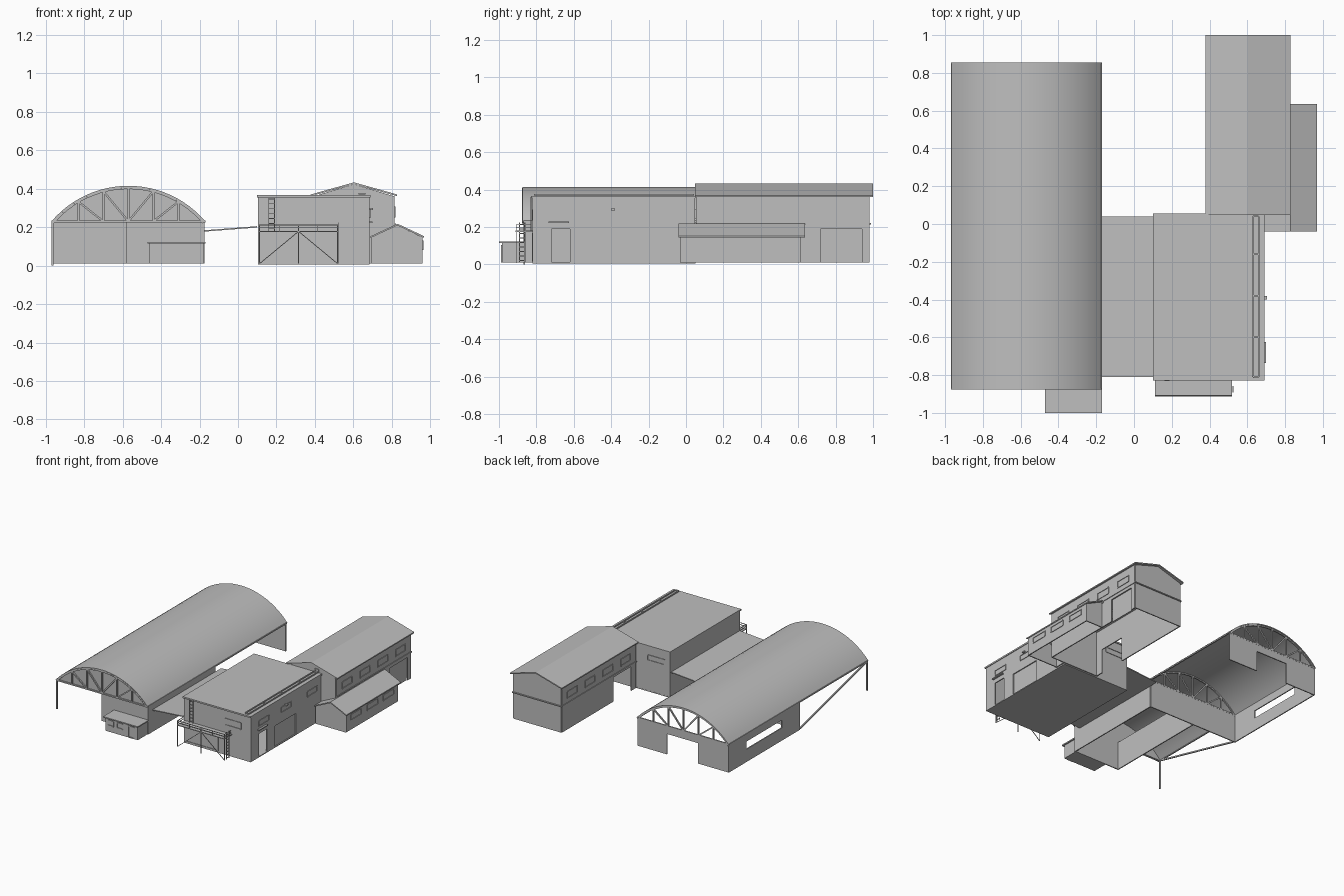
import bpy, bmesh, math
from mathutils import Vector

cube = bpy.data.objects.get("Cube")
if cube:
    bpy.data.objects.remove(cube, do_unlink=True)

grey = bpy.data.materials.new("plain_grey")
grey.use_nodes = True
tone = (0.52, 0.52, 0.52, 1)
grey.diffuse_color = tone
grey.node_tree.nodes["Principled BSDF"].inputs["Base Color"].default_value = tone


def finish(name, bm):
    bmesh.ops.recalc_face_normals(bm, faces=bm.faces)
    mesh = bpy.data.meshes.new(name)
    bm.to_mesh(mesh)
    bm.free()
    mesh.materials.append(grey)
    ob = bpy.data.objects.new(name, mesh)
    bpy.context.collection.objects.link(ob)
    return ob


def add_box(bm, x, y, z):
    verts = bmesh.ops.create_cube(bm, size=1)["verts"]
    for v in verts:
        v.co = [(a + b) / 2 + c * (b - a) for (a, b), c in zip((x, y, z), v.co)]


def box(name, x, y, z):
    bm = bmesh.new()
    add_box(bm, x, y, z)
    return finish(name, bm)


def bars(name, segments, r=0.003):
    """Thin square bars between pairs of points."""
    bm = bmesh.new()
    for a, b in segments:
        a, b = Vector(a), Vector(b)
        d = b - a
        verts = bmesh.ops.create_cube(bm, size=1)["verts"]
        turn = d.to_track_quat("Z", "Y")
        for v in verts:
            v.co = (a + b) / 2 + turn @ Vector((v.co.x * 2 * r, v.co.y * 2 * r, v.co.z * d.length))
    return finish(name, bm)


def prism(name, outline, y0, y1):
    """Extrude an xz outline along y."""
    bm = bmesh.new()
    face = bm.faces.new([bm.verts.new((x, y0, z)) for x, z in outline])
    new = bmesh.ops.extrude_face_region(bm, geom=[face])["geom"]
    for v in new:
        if isinstance(v, bmesh.types.BMVert):
            v.co.y = y1
    return finish(name, bm)


def place(axis, c, u, z):
    return (c, u, z) if axis == "x" else (u, c, z)


def wall(name, axis, c, u, z, holes=()):
    """Upright wall at x=c or y=c with rectangular openings."""
    us = sorted({*u, *(e for h in holes for e in h[0])})
    zs = sorted({*z, *(e for h in holes for e in h[1])})
    bm = bmesh.new()
    for a, b in zip(us, us[1:]):
        for lo, hi in zip(zs, zs[1:]):
            mu, mz = (a + b) / 2, (lo + hi) / 2
            if not any(h[0][0] < mu < h[0][1] and h[1][0] < mz < h[1][1] for h in holes):
                bm.faces.new([bm.verts.new(place(axis, c, *p)) for p in ((a, lo), (b, lo), (b, hi), (a, hi))])
    bmesh.ops.remove_doubles(bm, verts=bm.verts, dist=0.0001)
    ob = finish(name, bm)
    mod = ob.modifiers.new("thickness", "SOLIDIFY")
    mod.thickness, mod.offset = 0.008, 0


def frame(name, axis, c, u, z):
    """Raised rectangular trim on a wall."""
    p = [place(axis, c, *q) for q in ((u[0], z[0]), (u[1], z[0]), (u[1], z[1]), (u[0], z[1]))]
    bars(name, list(zip(p, p[1:] + p[:1])), 0.0035)


# Vaulted hall
CX, EAVE, R = -0.57, 0.23, 0.525
CZ = 0.415 - R
HALF = math.asin(0.4 / R)


def arc(radius, n=24, half=HALF):
    return [(CX + radius * math.sin(t), CZ + radius * math.cos(t))
            for t in (-half + 2 * half * i / n for i in range(n + 1))]


def arc_z(x):
    return CZ + math.sqrt((R - 0.012) ** 2 - (x - CX) ** 2)


roof = prism("vault_roof", arc(R) + arc(R - 0.008)[::-1], -0.875, 0.855)
bpy.context.view_layer.objects.active = roof
roof.select_set(True)
bpy.ops.object.shade_smooth_by_angle(angle=math.radians(30))
prism("vault_front_gable", arc(R - 0.008), -0.865, -0.857)

for tag, y in (("front", -0.871), ("middle", -0.03), ("rear", 0.845)):
    xs = [CX + 0.13 * i for i in range(-2, 3)]
    tops = [(x, y, arc_z(x)) for x in xs]
    feet = [(x, y, EAVE) for x in xs]
    truss = list(zip(tops, feet)) + [((-0.965, y, EAVE), (-0.175, y, EAVE))]
    for i in range(4):
        truss.append((feet[i], tops[i + 1]) if i > 1 else (tops[i], feet[i + 1]))
    rib = [(x, y, z) for x, z in arc(R - 0.012)]
    bars(f"{tag}_truss", truss + list(zip(rib, rib[1:])), 0.005)

LOW = (0.01, EAVE)
wall("hall_rear_wall", "y", 0.845, (-0.965, -0.175), LOW, [((-0.7, -0.43), (0.01, 0.17))])
wall("hall_right_wall", "x", -0.962, (-0.03, 0.845), LOW, [((0.19, 0.63), (0.11, 0.17))])
wall("hall_cross_wall", "y", -0.03, (-0.962, -0.178), LOW)
wall("hall_bay_wall", "x", -0.575, (-0.865, -0.03), LOW)
wall("hall_left_wall", "x", -0.178, (-0.865, -0.03), LOW)
wall("hall_front_wall", "y", -0.861, (-0.575, -0.175), LOW)
bars("eave_beams", [((x, -0.87, EAVE), (x, 0.85, EAVE)) for x in (-0.965, -0.175)], 0.005)
bars("bay_post_and_brace", [((-0.965, -0.865, 0), (-0.965, -0.865, EAVE)),
                            ((-0.965, -0.865, EAVE), (-0.965, -0.03, 0.02))], 0.005)

# Small front hut
box("hut_body", (-0.46, -0.18), (-0.985, -0.865), (0.01, 0.115))
box("hut_roof", (-0.47, -0.17), (-1, -0.865), (0.115, 0.124))
frame("hut_door", "y", -0.986, (-0.26, -0.21), (0.015, 0.1))
for i, x in enumerate((-0.44, -0.36)):
    frame(f"hut_window_{i}", "y", -0.986, (x, x + 0.05), (0.06, 0.1))

# Sloped link roof between hall and block
prism("link_roof", [(-0.175, 0.177), (0.1, 0.198), (0.1, 0.205), (-0.175, 0.184)], -0.81, 0.04)

# Central flat-roofed block
wall("block_front_wall", "y", -0.816, (0.105, 0.685), (0.01, 0.36))
wall("block_rear_wall", "y", 0.045, (0.105, 0.685), (0.01, 0.36))
wall("block_right_wall", "x", 0.109, (-0.816, 0.045), (0.01, 0.36))
wall("block_left_wall", "x", 0.681, (-0.816, 0.045), (0.01, 0.36),
     [((-0.72, -0.62), (0.01, 0.19)), ((-0.52, -0.26), (0.01, 0.175))])
box("block_shutter", (0.672, 0.677), (-0.52, -0.26), (0.01, 0.175))
box("block_floor", (0.105, 0.685), (-0.82, 0.05), (0.005, 0.012))
box("block_roof", (0.1, 0.69), (-0.828, 0.055), (0.355, 0.367))
for i, y in enumerate((-0.72, -0.44, -0.12)):
    frame(f"block_upper_window_{i}", "x", 0.686, (y, y + 0.12), (0.25, 0.29))
frame("block_front_window", "y", -0.821, (0.46, 0.6), (0.24, 0.29))
frame("block_front_door", "y", -0.821, (0.13, 0.4), (0.02, 0.165))
frame("block_rear_window", "y", 0.05, (0.15, 0.3), (0.25, 0.29))
box("door_awning", (0.685, 0.7), (-0.735, -0.625), (0.222, 0.23))
box("wall_lamp", (0.685, 0.703), (-0.4, -0.38), (0.29, 0.3))
rails = [((x, -0.81, 0.374), (x, 0.04, 0.374)) for x in (0.63, 0.66)]
rails += [((0.63, y, 0.374), (0.66, y, 0.374)) for y in (-0.81, -0.6, -0.38, -0.16, 0.04)]
bars("roof_pipe_run", rails, 0.004)

# Front platform with railing, braces and ladders
FY, BY = -0.908, -0.83
box("platform_deck", (0.11, 0.52), (-0.912, -0.82), (0.175, 0.181))
corners = [(0.112, BY), (0.112, FY), (0.518, FY), (0.518, BY)]
rail = [((*a, z), (*b, z)) for a, b in zip(corners, corners[1:]) for z in (0.197, 0.212)]
rail += [((x, FY, 0.18), (x, FY, 0.212)) for x in (0.112, 0.215, 0.315, 0.415, 0.518)]
bars("platform_railing", rail, 0.002)
bars("platform_supports", [((x, FY, 0.01), (x, FY, 0.178)) for x in (0.112, 0.315, 0.518)]
     + [((x, FY, 0.01), (0.315, FY, 0.178)) for x in (0.112, 0.518)], 0.002)


def ladder(name, a, b, z0, z1, rungs):
    parts = [((*p, z0), (*p, z1)) for p in (a, b)]
    for i in range(rungs):
        z = z0 + (z1 - z0) * (i + 0.5) / rungs
        parts.append(((*a, z), (*b, z)))
    bars(name, parts, 0.0022)


ladder("wall_ladder", (0.16, -0.828), (0.19, -0.828), 0.18, 0.36, 7)
ladder("platform_ladder", (0.524, -0.89), (0.524, -0.86), 0.01, 0.225, 9)


# Gabled buildings
def gable_roof(name, x0, x1, eave, ridge, y0, y1, t=0.009):
    mid = (x0 + x1) / 2
    prism(name, [(x0, eave), (mid, ridge), (x1, eave),
                 (x1, eave - t), (mid, ridge - t), (x0, eave - t)], y0, y1)


gable_roof("long_house_roof", 0.378, 0.828, 0.37, 0.433, 0.048, 1)
for tag, y in (("front", 0.058), ("rear", 0.978)):
    prism(f"long_house_{tag}_gable", [(0.395, 0.361), (0.81, 0.361), (0.603, 0.424)], y - 0.004, y + 0.004)
    wall(f"long_house_{tag}_wall", "y", y, (0.395, 0.81), (0.01, 0.362))
wall("long_house_right_wall", "x", 0.395, (0.058, 0.978), (0.01, 0.362), [((0.12, 0.34), (0.01, 0.2))])
wall("long_house_left_wall", "x", 0.81, (0.058, 0.978), (0.01, 0.362), [((0.72, 0.94), (0.01, 0.19))])
box("long_house_door", (0.801, 0.805), (0.72, 0.94), (0.01, 0.19))
ledge = [(0.39, 0.055), (0.39, 0.986), (0.815, 0.986), (0.815, 0.055)]
bars("long_house_ledge", [((*a, 0.217), (*b, 0.217)) for a, b in zip(ledge, ledge[1:])], 0.004)
for side, x in (("right", 0.39), ("left", 0.815)):
    for i in range(4):
        y = 0.13 + 0.22 * i
        frame(f"long_house_{side}_window_{i}", "x", x, (y, y + 0.12), (0.255, 0.305))
frame("gable_vent", "y", 0.052, (0.632, 0.662), (0.37, 0.392))

# Low side annex
gable_roof("annex_roof", 0.69, 0.968, 0.153, 0.218, -0.04, 0.635)
for tag, y in (("front", -0.028), ("rear", 0.612)):
    x0 = 0.695 if tag == "front" else 0.81
    prism(f"annex_{tag}_wall", [(x0, 0.01), (0.958, 0.01), (0.958, 0.148), (0.829, 0.209),
                                (x0, 0.148 if tag == "front" else 0.2)], y - 0.004, y + 0.004)
wall("annex_left_wall", "x", 0.955, (-0.028, 0.612), (0.01, 0.15))
wall("annex_right_wall", "x", 0.695, (-0.028, 0.06), (0.01, 0.15))
for i in range(3):
    y = 0.03 + 0.2 * i
    frame(f"annex_window_{i}", "x", 0.96, (y, y + 0.13), (0.085, 0.127))
